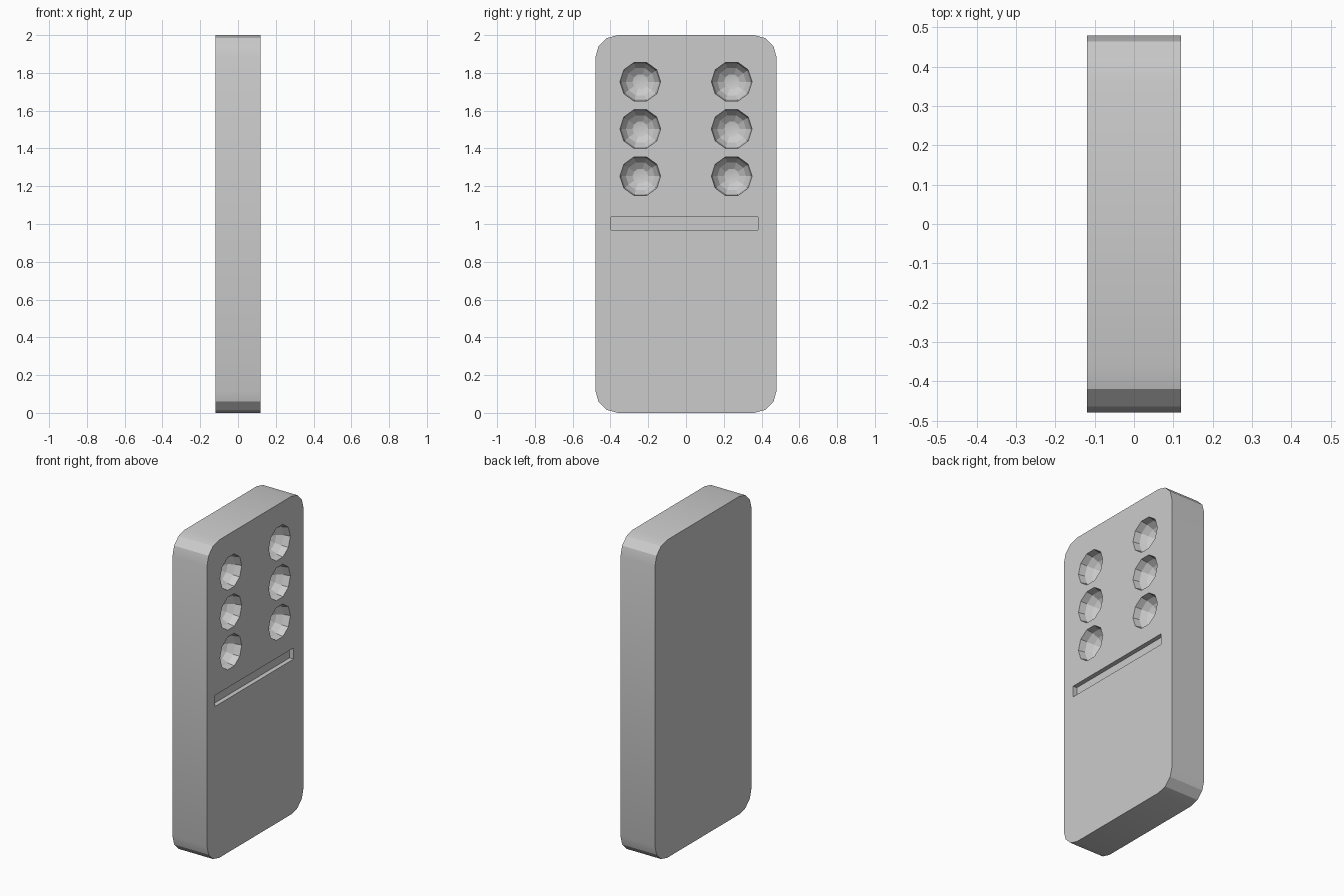
import bpy, bmesh
from math import sin, cos, pi, radians

if "Cube" in bpy.data.objects:
    bpy.data.objects.remove(bpy.data.objects["Cube"])

HX, HY, H, R = 0.12, 0.48, 2.0, 0.12   # half thickness, half width, height, corner radius


def make_object(name, bm):
    bmesh.ops.recalc_face_normals(bm, faces=bm.faces)
    mesh = bpy.data.meshes.new(name)
    bm.to_mesh(mesh)
    bm.free()
    obj = bpy.data.objects.new(name, mesh)
    bpy.context.collection.objects.link(obj)
    return obj


# Tile body: rounded rectangle, three segments per corner, extruded along x
bm = bmesh.new()
outline = []
corners = [(1, 1), (-1, 1), (-1, -1), (1, -1)]
for c, (sy, sz) in enumerate(corners):
    for i in range(4):
        a = c * pi / 2 + i * pi / 6
        outline.append((sy * (HY - R) + R * cos(a),
                        H / 2 + sz * (H / 2 - R) + R * sin(a)))
face = bm.faces.new([bm.verts.new((-HX, y, z)) for y, z in outline])
ext = bmesh.ops.extrude_face_region(bm, geom=[face])
bmesh.ops.translate(bm, vec=(2 * HX, 0, 0),
                    verts=[v for v in ext["geom"] if isinstance(v, bmesh.types.BMVert)])
tile = make_object("tile_body", bm)


# Pip cutter: faceted ball with ten sides and its axis along x
def add_ball(bm, y, z, r, sides=10, rings=8):
    loops = []
    for j in range(1, rings):
        t = pi * j / rings
        loops.append([bm.verts.new((HX + r * cos(t),
                                    y + r * sin(t) * cos(2 * pi * k / sides),
                                    z + r * sin(t) * sin(2 * pi * k / sides)))
                      for k in range(sides)])
    tip, tail = bm.verts.new((HX + r, y, z)), bm.verts.new((HX - r, y, z))
    for k in range(sides):
        n = (k + 1) % sides
        for a, b in zip(loops, loops[1:]):
            bm.faces.new((a[k], a[n], b[n], b[k]))
        bm.faces.new((tip, loops[0][n], loops[0][k]))
        bm.faces.new((tail, loops[-1][k], loops[-1][n]))


bm = bmesh.new()
for y in (-0.242, 0.242):
    for z in (1.253, 1.503, 1.753):
        add_ball(bm, y, z, 0.108)

# Divider cutter: shallow slot across the middle
slot = bmesh.ops.create_cube(bm, size=1)["verts"]
bmesh.ops.scale(bm, vec=(0.056, 0.78, 0.07), verts=slot)
bmesh.ops.translate(bm, vec=(HX, -0.008, 1.003), verts=slot)
cutter = make_object("pip_and_slot_cutter", bm)

# Carve the recesses into the front face
mod = tile.modifiers.new("recesses", 'BOOLEAN')
mod.operation, mod.solver, mod.object = 'DIFFERENCE', 'EXACT', cutter
bpy.context.view_layer.objects.active = tile
tile.select_set(True)
bpy.ops.object.modifier_apply(modifier=mod.name)
bpy.data.objects.remove(cutter)

# Soft outer rim, crisp facets in the recesses
bpy.ops.object.shade_smooth_by_angle(angle=radians(20))
